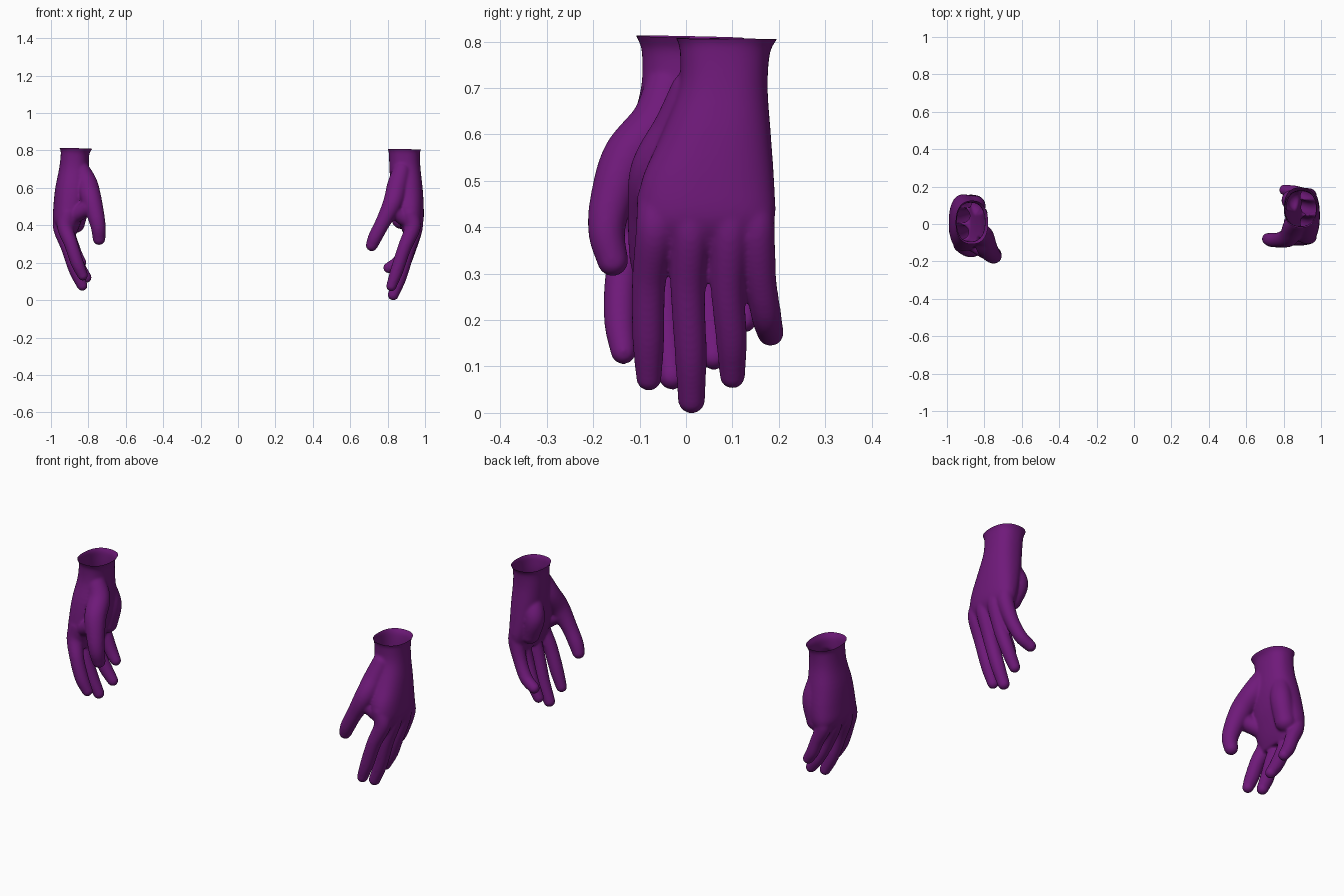
import bpy, bmesh
from math import cos, sin, pi, copysign
from mathutils import Vector, Matrix

cube = bpy.data.objects.get("Cube")
if cube:
    bpy.data.objects.remove(cube)

purple = bpy.data.materials.new("purple_rubber")
purple.use_nodes = True
colour = (0.16, 0.010, 0.195, 1)
purple.diffuse_color = colour
bsdf = purple.node_tree.nodes["Principled BSDF"]
bsdf.inputs["Base Color"].default_value = colour
bsdf.inputs["Roughness"].default_value = 0.6


def smooth_path(points, steps):
    """Catmull-Rom samples through points of any dimension."""
    pts = [Vector(p) for p in points]
    pts = [pts[0] * 2 - pts[1]] + pts + [pts[-1] * 2 - pts[-2]]
    samples = []
    for a, b, c, d in zip(pts, pts[1:], pts[2:], pts[3:]):
        for i in range(steps):
            t = i / steps
            samples.append((b * 2 + (c - a) * t + (a * 2 - b * 5 + c * 4 - d) * t ** 2
                            + (b * 3 - a - c * 3 + d) * t ** 3) / 2)
    return samples + [pts[-2]]


def add_palm(bm, sections, sides=40):
    """Loft rounded sections given as (z, centre x, centre y, half x, half y)."""
    def rounded(v):
        return copysign(abs(v) ** 0.85, v)
    rings = []
    for z, cx, cy, rx, ry in smooth_path(sections, 4):
        angles = [2 * pi * i / sides for i in range(sides)]
        rings.append([bm.verts.new((cx + rx * rounded(cos(a)), cy + ry * rounded(sin(a)), z))
                      for a in angles])
    for low, high in zip(rings, rings[1:]):
        for i in range(sides):
            j = (i + 1) % sides
            bm.faces.new((low[i], low[j], high[j], high[i]))
    bm.faces.new(rings[0])
    bm.faces.new(rings[-1])


def add_finger(bm, joints):
    """Chain of overlapping balls along joints given as (x, y, z, radius)."""
    for x, y, z, r in smooth_path(joints, 12):
        bmesh.ops.create_icosphere(bm, subdivisions=3, radius=r,
                                   matrix=Matrix.Translation((x, y, z)))


def build_glove(name, sections, fingers, cuff_height, tilt):
    bm = bmesh.new()
    add_palm(bm, sections)
    for joints in fingers.values():
        add_finger(bm, joints)
    bmesh.ops.recalc_face_normals(bm, faces=bm.faces)
    mesh = bpy.data.meshes.new(name)
    bm.to_mesh(mesh)
    bm.free()
    obj = bpy.data.objects.new(name, mesh)
    bpy.context.collection.objects.link(obj)

    # fuse palm and fingers into one skin
    fuse = obj.modifiers.new("fuse", "REMESH")
    fuse.mode = "VOXEL"
    fuse.voxel_size = 0.0055
    soften = obj.modifiers.new("soften", "SMOOTH")
    soften.factor = 0.5
    soften.iterations = 14
    graph = bpy.context.evaluated_depsgraph_get()
    skin = bpy.data.meshes.new_from_object(obj.evaluated_get(graph))
    obj.modifiers.clear()
    obj.data = skin

    # open the cuff
    bm = bmesh.new()
    bm.from_mesh(skin)
    bmesh.ops.bisect_plane(bm, geom=bm.verts[:] + bm.edges[:] + bm.faces[:],
                           plane_co=(sections[0][1], sections[0][2], cuff_height),
                           plane_no=(tilt, tilt, 1), clear_outer=True)
    for face in bm.faces:
        face.smooth = True
    bm.to_mesh(skin)
    bm.free()
    skin.materials.clear()
    skin.materials.append(purple)
    return obj


# glove on the +x side
build_glove("left_glove", [
    (.84, .89, .088, .110, .130),
    (.805, .89, .088, .088, .108),
    (.775, .89, .084, .083, .097),
    (.70, .893, .08, .083, .096),
    (.60, .902, .065, .085, .118),
    (.50, .913, .047, .08, .143),
    (.42, .925, .045, .066, .147),
    (.37, .923, .045, .045, .13),
    (.33, .92, .045, .022, .11),
], {
    "thumb": [(.875, .015, .69, .05), (.853, -.015, .61, .057), (.828, -.068, .52, .053),
              (.777, -.085, .42, .041), (.735, -.085, .34, .038), (.715, -.08, .293, .032)],
    "thumb_web": [(.81, -.07, .485, .042), (.85, -.06, .465, .042), (.89, -.05, .44, .045)],
    "palm_heel": [(.865, .105, .62, .045), (.842, .127, .53, .054), (.872, .12, .43, .05)],
    "index": [(.918, -.06, .46, .046), (.934, -.066, .39, .043), (.89, -.08, .28, .037),
              (.85, -.081, .16, .035), (.82, -.08, .075, .028)],
    "middle": [(.93, .01, .46, .046), (.946, .01, .39, .043), (.91, .004, .27, .038),
               (.87, .01, .13, .035), (.83, .012, .028, .03)],
    "ring": [(.93, .09, .46, .046), (.946, .094, .39, .043), (.915, .09, .27, .037),
             (.875, .098, .16, .034), (.835, .1, .08, .028)],
    "little": [(.925, .145, .45, .044), (.935, .15, .39, .042), (.905, .16, .29, .035),
               (.86, .173, .21, .033), (.805, .182, .172, .029)],
}, .806, .01)

# glove on the -x side
build_glove("right_glove", [
    (.84, -.866, .01, .106, .134),
    (.805, -.866, .01, .084, .114),
    (.775, -.872, .01, .076, .105),
    (.70, -.877, .01, .08, .107),
    (.60, -.887, .007, .09, .13),
    (.50, -.900, .008, .087, .146),
    (.42, -.913, .008, .075, .15),
    (.37, -.907, .005, .05, .13),
    (.33, -.90, .005, .024, .11),
], {
    "thumb": [(-.845, -.04, .70, .05), (-.81, -.062, .625, .058), (-.787, -.125, .55, .056),
              (-.762, -.16, .46, .047), (-.747, -.171, .39, .04), (-.743, -.158, .328, .034)],
    "thumb_web": [(-.80, -.14, .495, .044), (-.835, -.12, .475, .043), (-.88, -.09, .45, .045)],
    "palm_heel": [(-.86, .075, .62, .05), (-.848, .097, .52, .055), (-.87, .098, .41, .052)],
    "index": [(-.91, -.1, .46, .046), (-.924, -.108, .39, .043), (-.893, -.137, .3, .037),
              (-.86, -.142, .2, .035), (-.83, -.135, .132, .028)],
    "middle": [(-.93, -.03, .46, .047), (-.947, -.033, .39, .043), (-.91, -.045, .28, .037),
               (-.87, -.038, .16, .035), (-.833, -.03, .078, .029)],
    "ring": [(-.925, .045, .46, .046), (-.94, .048, .39, .042), (-.90, .045, .28, .036),
             (-.85, .055, .18, .034), (-.81, .06, .12, .028)],
    "little": [(-.91, .11, .46, .043), (-.922, .115, .39, .041), (-.89, .122, .31, .035),
               (-.865, .125, .245, .033), (-.838, .125, .2, .028)],
}, .810, .02)
